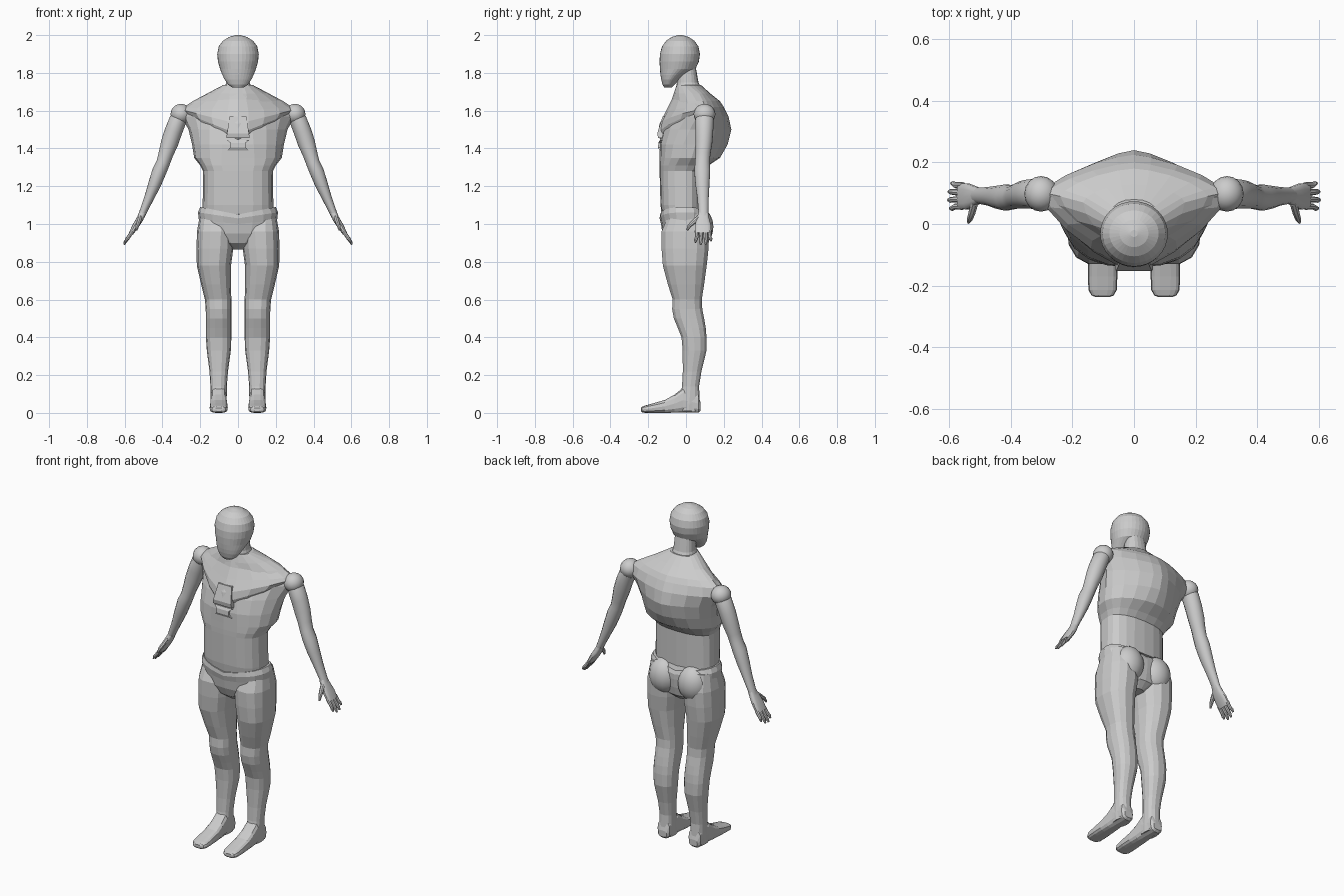
import bpy, bmesh
from math import sin, cos, pi
from mathutils import Vector


def power(v, p):
    return (1 if v >= 0 else -1) * abs(v) ** (2 / p)


def loft(name, rings, mirror=False, smooth=False):
    """Skin a list of closed point rings, capping both ends."""
    bm = bmesh.new()
    rows = [[bm.verts.new(p) for p in ring] for ring in rings]
    n = len(rows[0])
    for a, b in zip(rows, rows[1:]):
        for i in range(n):
            j = (i + 1) % n
            bm.faces.new((a[i], a[j], b[j], b[i]))
    bm.faces.new(rows[0][::-1])
    bm.faces.new(rows[-1])
    return finish(name, bm, mirror, smooth)


def finish(name, bm, mirror=False, smooth=False):
    bmesh.ops.recalc_face_normals(bm, faces=bm.faces)
    me = bpy.data.meshes.new(name)
    bm.to_mesh(me)
    bm.free()
    ob = bpy.data.objects.new(name, me)
    bpy.context.collection.objects.link(ob)
    if mirror:
        m = ob.modifiers.new("mirror", 'MIRROR')
        m.use_mirror_merge = False
    if smooth:
        bpy.ops.object.select_all(action='DESELECT')
        ob.select_set(True)
        bpy.context.view_layer.objects.active = ob
        bpy.ops.object.shade_smooth_by_angle(angle=0.6)
    return ob


def body_ring(z, hw, ys, yf, yb, pf=2.3, pb=2.3, lift=0, n=20):
    """Level section: half width, side y, front y, back y, squareness, rise toward the sides."""
    pts = []
    for i in range(n):
        a = 2 * pi * i / n
        front = sin(a) < 0
        p = pf if front else pb
        x = hw * power(cos(a), p)
        y = ys + abs((yf if front else yb) - ys) * power(sin(a), p)
        pts.append((x, y, z + lift * abs(x)))
    return pts


def box_ring(u0, u1, v0, v1, p, place, n=14):
    pts = []
    for i in range(n):
        a = 2 * pi * i / n
        pts.append(place((u0 + u1) / 2 + (u1 - u0) / 2 * power(cos(a), p),
                         (v0 + v1) / 2 + (v1 - v0) / 2 * power(sin(a), p)))
    return pts


def tube(name, path, n=14, p=2):
    """Limb along a path of (x, y, z, thickness radius, depth radius)."""
    c = [Vector(q[:3]) for q in path]
    rings = []
    for i, q in enumerate(path):
        d = (c[min(i + 1, len(c) - 1)] - c[max(i - 1, 0)]).normalized()
        u = Vector((0, 1, 0)).cross(d).normalized()
        v = d.cross(u)
        rings.append([c[i] + u * q[3] * power(cos(2 * pi * k / n), p)
                      + v * q[4] * power(sin(2 * pi * k / n), p) for k in range(n)])
    return loft(name, rings, True, True)


def ball(name, centre, radii, seg=16):
    bm = bmesh.new()
    bmesh.ops.create_uvsphere(bm, u_segments=seg, v_segments=10, radius=1)
    bmesh.ops.scale(bm, vec=radii, verts=bm.verts)
    bmesh.ops.translate(bm, vec=centre, verts=bm.verts)
    return finish(name, bm, True, True)


# Head and neck
loft("head", [body_ring(z, w, (f + b) / 2, f, b, 2, 2, n=32) for z, w, f, b in [
    (1.722, .03, -.115, -.075), (1.738, .053, -.124, -.06), (1.765, .071, -.131, -.035),
    (1.79, .083, -.135, 0), (1.82, .095, -.138, .05), (1.86, .106, -.14, .068),
    (1.90, .11, -.138, .074), (1.94, .102, -.127, .066), (1.97, .08, -.105, .044),
    (1.99, .047, -.075, .014), (2.0, .012, -.042, -.02)]])
loft("neck", [body_ring(z, w, .01, f, b) for z, w, f, b in [
    (1.68, .085, -.06, .10), (1.75, .062, -.048, .066), (1.84, .056, -.04, .05)]])

# Trunk with the overhanging upper back
loft("trunk", [body_ring(*r) for r in [
    (.98, .19, 0, -.12, .09), (1.10, .187, 0, -.135, .09, 2.8),
    (1.28, .185, 0, -.14, .09, 2.8), (1.31, .20, .01, -.14, .12, 2.8, 2.2),
    (1.35, .232, .03, -.14, .18, 2.4, 1.8), (1.42, .243, .05, -.14, .22, 2.2, 1.6),
    (1.50, .262, .08, -.125, .24, 1.9, 1.45), (1.57, .30, .10, -.10, .225, 1.5, 1.4),
    (1.62, .285, .10, -.085, .20, 1.4, 1.4), (1.65, .24, .09, -.075, .18, 1.5, 1.5),
    (1.69, .165, .07, -.065, .13, 1.8, 1.7), (1.735, .08, .015, -.05, .08)]])

# Chest plate with its lower edge rising toward the shoulders
loft("chest", [body_ring(*r) for r in [
    (1.44, .23, .07, -.132, .12, 1.6, 1.6, .4), (1.475, .275, .085, -.15, .14, 1.45, 1.5, .4),
    (1.53, .30, .09, -.14, .15, 1.4, 1.5, .25), (1.60, .29, .09, -.105, .15, 1.4, 1.5, .06),
    (1.66, .21, .08, -.075, .13, 1.5, 1.5, 0), (1.735, .075, .01, -.05, .06)]])

# Breastbone panel and the small ledge under it
for name, levels in {
        "breastbone": [(1.455, .062, -.148), (1.48, .058, -.152), (1.57, .045, -.124)],
        "breastbone_ledge": [(1.39, .055, -.141), (1.405, .04, -.148), (1.43, .04, -.146), (1.445, .06, -.138)]}.items():
    loft(name, [[(-w, y, z), (w, y, z), (w, -.05, z), (-w, -.05, z)] for z, w, y in levels])

# Pelvis, buttocks, legs
loft("pelvis", [body_ring(*r) for r in [
    (.865, .04, 0, -.06, .06), (.90, .11, 0, -.105, .10), (.95, .19, 0, -.125, .11),
    (1.0, .207, 0, -.132, .115, 2.4, 2.4, .1), (1.03, .212, 0, -.14, .115, 2.4, 2.4, .15),
    (1.05, .20, 0, -.137, .105, 2.4, 2.4, .2)]])
ball("buttock", (.095, .065, .985), (.09, .08, .105))
loft("leg", [box_ring(x0, x1, y0, y1, 2.4, lambda u, v, z=z: (u, v, z)) for z, x0, x1, y0, y1 in [
    (1.06, .04, .20, -.09, .10), (.96, .02, .217, -.132, .125), (.87, .025, .22, -.132, .122),
    (.78, .037, .218, -.125, .112), (.68, .038, .195, -.098, .098), (.60, .035, .175, -.072, .085),
    (.55, .035, .171, -.075, .088), (.50, .035, .17, -.066, .098), (.45, .035, .17, -.045, .106),
    (.40, .035, .17, -.025, .11), (.33, .038, .165, -.019, .11), (.22, .053, .151, -.018, .083),
    (.14, .059, .146, -.022, .07), (.05, .06, .145, -.04, .075), (.01, .062, .142, -.04, .072)]], True)

# Foot
loft("foot", [box_ring(x0, x1, z0, z1, 3, lambda u, v, y=y: (u, y, v)) for y, x0, x1, z0, z1 in [
    (.078, .075, .13, .012, .05), (.065, .063, .143, 0, .10), (-.015, .06, .145, 0, .135),
    (-.06, .058, .147, 0, .098), (-.11, .055, .149, 0, .07), (-.17, .054, .15, 0, .052),
    (-.215, .056, .148, 0, .04), (-.232, .066, .138, .002, .034), (-.238, .08, .124, .008, .026)]], True)

# Shoulder and arm
ball("shoulder", (.302, .098, 1.582), (.055, .058, .054))
tube("arm", [
    (.285, .10, 1.60, .03, .04), (.318, .098, 1.55, .046, .05), (.342, .097, 1.49, .047, .048),
    (.362, .095, 1.43, .046, .045), (.382, .09, 1.37, .039, .04), (.396, .087, 1.325, .036, .04),
    (.416, .086, 1.28, .038, .043), (.442, .087, 1.21, .034, .038), (.47, .09, 1.14, .026, .031),
    (.50, .092, 1.07, .02, .027), (.515, .092, 1.035, .018, .026)])

# Hand
tube("palm", [
    (.503, .092, 1.06, .017, .025), (.52, .09, 1.025, .018, .034),
    (.542, .09, .99, .017, .043), (.566, .09, .95, .012, .042)], p=2.8)
for i, tip in enumerate([.012, 0, .003, .02]):
    y = .057 + .023 * i
    ty = y + (i - 1.5) * .004
    tube(f"finger_{i + 1}", [
        (.556, y, .965, .010, .011), (.58, y, .93, .010, .010),
        (.598 - tip * .5, ty, .903 + tip, .008, .009), (.604 - tip * .5, ty, .89 + tip, .004, .005)], n=8)
tube("thumb", [
    (.518, .068, 1.035, .012, .014), (.526, .04, 1.01, .012, .013),
    (.533, .018, .99, .010, .010), (.538, .006, .968, .005, .006)], n=8)
